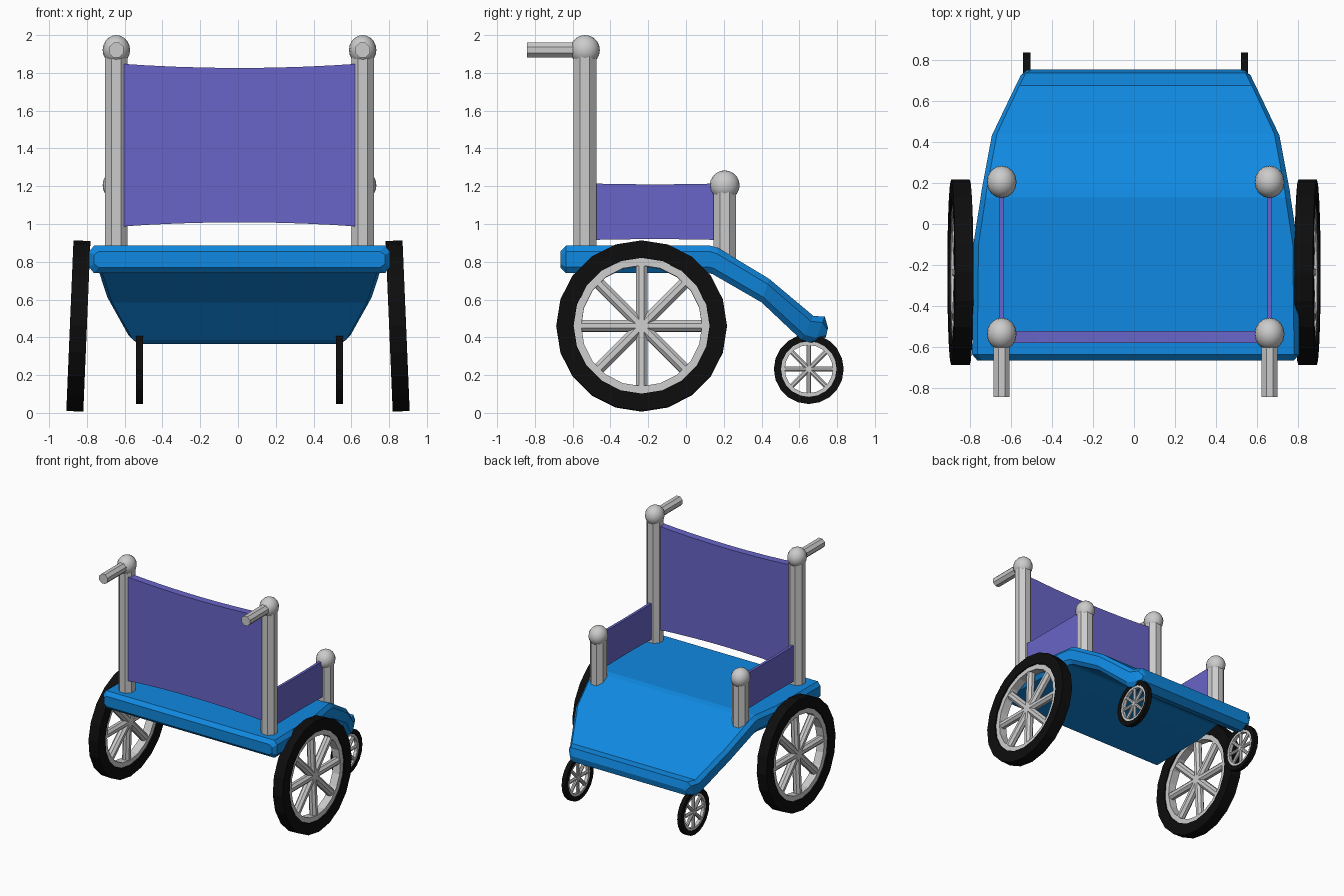
import bpy, bmesh
from math import pi, cos, sin
from mathutils import Vector, Matrix

if "Cube" in bpy.data.objects:
    bpy.data.objects.remove(bpy.data.objects["Cube"])

def material(name, rgb):
    m = bpy.data.materials.new(name)
    m.diffuse_color = (*rgb, 1)
    m.use_nodes = True
    m.node_tree.nodes["Principled BSDF"].inputs["Base Color"].default_value = m.diffuse_color
    return m

BLUE = material("blue", (0.005, 0.25, 0.75))
PURPLE = material("purple", (0.14, 0.13, 0.58))
BLACK = material("black", (0.004, 0.004, 0.004))
CX = 0.008  # centre line of seat and frame

def finish(name, bm, mat=None, smooth=False):
    bmesh.ops.recalc_face_normals(bm, faces=bm.faces)
    me = bpy.data.meshes.new(name)
    for f in bm.faces:
        f.smooth = smooth
    bm.to_mesh(me)
    bm.free()
    ob = bpy.data.objects.new(name, me)
    bpy.context.collection.objects.link(ob)
    if mat:
        me.materials.append(mat)
    return ob

def loft(bm, rings, closed=False):
    vs = [[bm.verts.new(p) for p in r] for r in rings]
    n = len(vs[0])
    for a, b in zip(vs, vs[1:] + vs[:1] if closed else vs[1:]):
        for i in range(n):
            j = (i + 1) % n
            bm.faces.new((a[i], a[j], b[j], b[i]))
    if not closed:
        bm.faces.new(vs[0])
        bm.faces.new(vs[-1])

def rod(bm, a, b, r, sides=8):
    a, b = Vector(a), Vector(b)
    d = b - a
    rot = d.to_track_quat('Z', 'Y').to_matrix().to_4x4()
    mat = Matrix.Translation((a + b) / 2) @ rot @ Matrix.Rotation(pi / sides, 4, 'Z')
    bmesh.ops.create_cone(bm, cap_ends=True, segments=sides, radius1=r, radius2=r,
                          depth=d.length, matrix=mat)

def ring(bm, r0, r1, w, n=20):
    # rectangular section revolved around the x axis
    loft(bm, [[(x, r * cos(t), r * sin(t)) for x, r in
               ((-w, r0), (w, r0), (w, r1), (-w, r1))]
              for t in (2 * pi * k / n for k in range(n))], closed=True)

def wheel(name, loc, camber, r, tyre_in, rim_in, half_w, spoke_r):
    m = Matrix.Translation(loc) @ Matrix.Rotation(camber, 4, 'Y')
    bm = bmesh.new()
    ring(bm, tyre_in, r, half_w)
    bm.transform(m)
    finish(name + "_tyre", bm, BLACK)
    bm = bmesh.new()
    ring(bm, rim_in, tyre_in + 0.004, half_w * 0.75)
    for k in range(4):
        t = k * pi / 4
        d = Vector((0, cos(t), sin(t))) * (rim_in + 0.01)
        rod(bm, -d, d, spoke_r)
    bm.transform(m)
    finish(name + "_rim", bm)

# seat board: chamfered section lofted from the back edge to the foot lip
stations = [  # top y, z, bottom y, z, half width
    (-.665, .855, -.665, .77, .77), (-.635, .885, -.635, .74, .796),
    (-.10, .885, -.10, .74, .79), (.13, .885, .11, .742, .755),
    (.17, .873, .14, .735, .75), (.44, .71, .40, .585, .70),
    (.675, .513, .61, .387, .59), (.735, .51, .68, .366, .56),
    (.752, .45, .74, .40, .53)]
rings = []
for ty, tz, by, bz, w in stations:
    t, b = Vector((0, ty, tz)), Vector((0, by, bz))
    sec = [(w - .025, 0), (w, .22), (w, .78), (w - .025, 1)]
    half = [(x, t.lerp(b, f)) for x, f in sec]
    rings.append([(CX + x, p.y, p.z) for x, p in half] +
                 [(CX - x, p.y, p.z) for x, p in reversed(half)])
bm = bmesh.new()
loft(bm, rings)
finish("seat", bm, BLUE)

# fabric panel with slightly sagging edges, spanning from point a to b
def panel(name, a, b, z0, z1, sag, thick):
    a, b = Vector(a), Vector(b)
    side = (b - a).cross(Vector((0, 0, 1))).normalized() * thick / 2
    sections = []
    for k in range(9):
        f = k / 8
        p = a.lerp(b, f)
        s = sag * 4 * f * (1 - f)
        lo, hi = Vector((0, 0, z0 + s)), Vector((0, 0, z1 - s))
        sections.append([p - side + lo, p + side + lo, p + side + hi, p - side + hi])
    bm = bmesh.new()
    loft(bm, sections)
    finish(name, bm, PURPLE)

panel("backrest", (CX - .65, -.55, 0), (CX + .65, -.55, 0), .985, 1.85, .024, .06)

def knob(name, loc):
    bm = bmesh.new()
    bmesh.ops.create_uvsphere(bm, u_segments=16, v_segments=10, radius=.079,
                              matrix=Matrix.Translation(loc) @ Matrix.Diagonal((.92, 1, 1, 1)))
    finish(name, bm, smooth=True)

for s, side in ((-1, "left"), (1, "right")):
    x = CX + s * .652
    # upright posts
    for part, y, z0, z1 in (("back", -.535, .84, 1.921), ("arm", .205, .81, 1.205)):
        bm = bmesh.new()
        rod(bm, (x, y, z0), (x, y, z1), .065)
        finish(f"{part}_post_{side}", bm)
        knob(f"{part}_knob_{side}", (x, y, z1))
    # push handles
    bm = bmesh.new()
    rod(bm, (x, -.535, 1.921), (x, -.843, 1.921), .042)
    finish(f"push_handle_{side}", bm)
    # arm side panels
    panel(f"arm_panel_{side}", (x, -.52, 0), (x, .19, 0), .915, 1.215, .005, .022)
    # wheels
    wheel(f"large_wheel_{side}", (s * .845, -.235, .46), -s * .042,
          .452, .36, .32, .045, .033)
    wheel(f"caster_{side}", (CX + s * .53, .65, .232), 0,
          .185, .147, .127, .018, .014)
